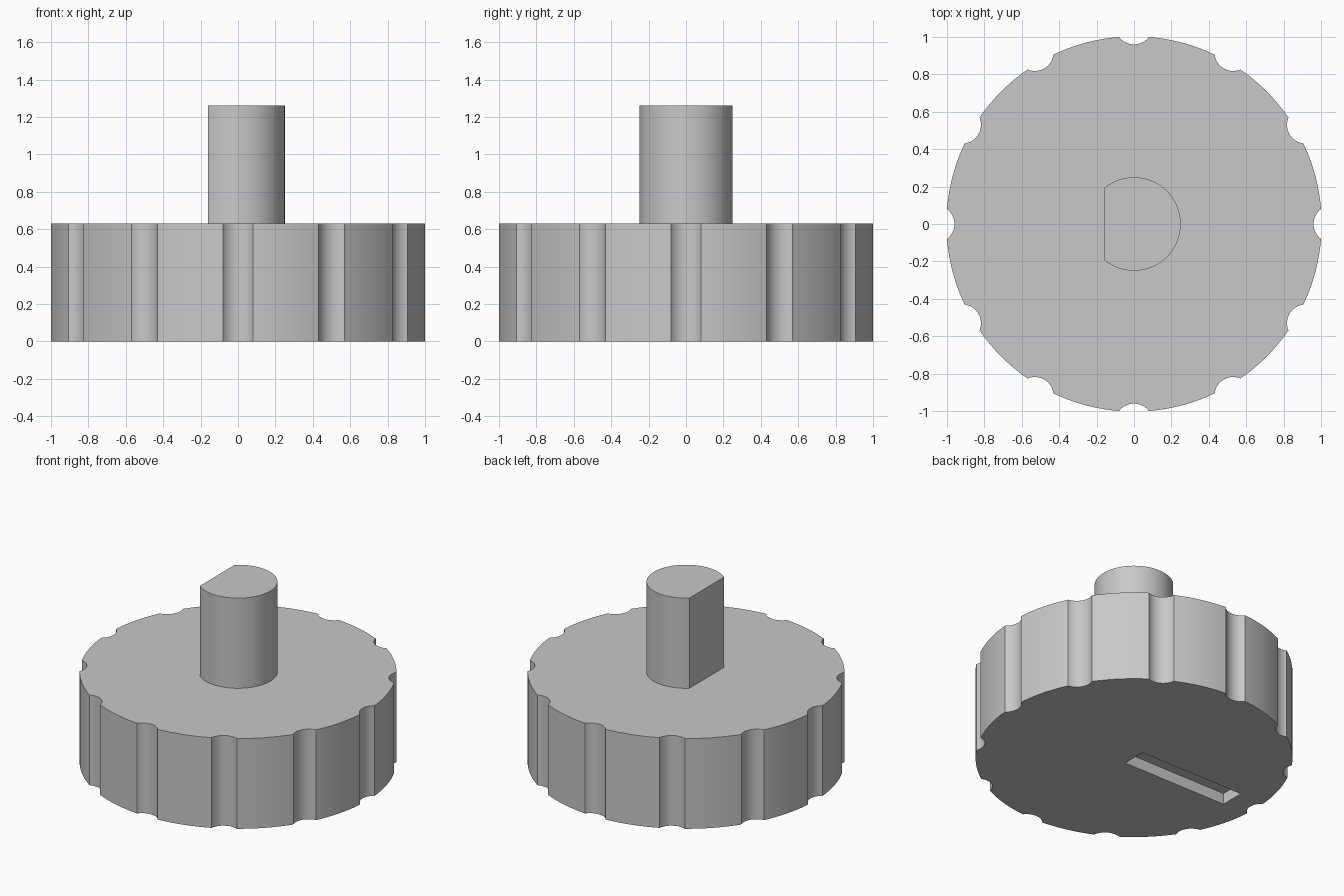
import bpy
import bmesh
from math import sin, cos, acos, pi, radians

default_cube = bpy.data.objects.get("Cube")
if default_cube:
    bpy.data.objects.remove(default_cube, do_unlink=True)

grey = bpy.data.materials.new("light grey plastic")
grey.use_nodes = True
GREY = (0.58, 0.58, 0.58, 1)
grey.diffuse_color = GREY
grey.node_tree.nodes["Principled BSDF"].inputs["Base Color"].default_value = GREY


def arc(cx, cy, radius, start, end, steps):
    """Points along an arc, both ends included."""
    angles = [start + (end - start) * i / steps for i in range(steps + 1)]
    return [(cx + radius * cos(a), cy + radius * sin(a)) for a in angles]


def extrude_profile(name, profile, bottom, top):
    """Solid prism from a counter-clockwise outline."""
    bm = bmesh.new()
    face = bm.faces.new([bm.verts.new((x, y, bottom)) for x, y in profile])
    result = bmesh.ops.extrude_face_region(bm, geom=[face], use_keep_orig=True)
    raised = [v for v in result["geom"] if isinstance(v, bmesh.types.BMVert)]
    bmesh.ops.translate(bm, verts=raised, vec=(0, 0, top - bottom))
    bmesh.ops.recalc_face_normals(bm, faces=bm.faces)
    mesh = bpy.data.meshes.new(name)
    bm.to_mesh(mesh)
    bm.free()
    obj = bpy.data.objects.new(name, mesh)
    bpy.context.collection.objects.link(obj)
    mesh.materials.append(grey)
    return obj


def activate(obj):
    bpy.ops.object.select_all(action="DESELECT")
    obj.select_set(True)
    bpy.context.view_layer.objects.active = obj


# Knob outline: a disc with twelve round finger grooves
R, GROOVE, COUNT = 1.003, 0.1, 12
reach = 1.06          # distance of groove centres from the axis
KNOB_TOP, SHAFT_TOP = 0.63, 1.26
half = acos((R**2 + reach**2 - GROOVE**2) / (2 * R * reach))
swing = acos((GROOVE**2 + reach**2 - R**2) / (2 * GROOVE * reach))
step = 2 * pi / COUNT
outline = []
for i in range(COUNT):
    a = i * step
    outline += arc(reach * cos(a), reach * sin(a), GROOVE,
                   a + pi + swing, a + pi - swing, 12)[:-1]
    outline += arc(0, 0, R, a + half, a + step - half, 8)[:-1]
knob = extrude_profile("knob_body", outline, 0, KNOB_TOP)

# Pointer slot recessed into the underside
SLOT_LENGTH, SLOT_HALF, SLOT_DEPTH = 0.81, 0.085, 0.077
slot = extrude_profile("slot_cutter",
                       [(-SLOT_LENGTH, -SLOT_HALF), (0, -SLOT_HALF),
                        (0, SLOT_HALF), (-SLOT_LENGTH, SLOT_HALF)],
                       -0.1, SLOT_DEPTH)
slot.hide_render = True
cut = knob.modifiers.new("pointer slot", "BOOLEAN")
cut.operation = "DIFFERENCE"
cut.solver = "EXACT"
cut.object = slot
activate(knob)
bpy.ops.object.modifier_apply(modifier=cut.name)
bpy.data.objects.remove(slot, do_unlink=True)

# D-shaped shaft with its flat towards -x
SHAFT_R, FLAT = 0.25, 0.16
flat_angle = pi - acos(FLAT / SHAFT_R)
shaft = extrude_profile("d_shaft",
                        arc(0, 0, SHAFT_R, -flat_angle, flat_angle, 48),
                        KNOB_TOP, SHAFT_TOP)

for part in (knob, shaft):
    activate(part)
    bpy.ops.object.shade_smooth_by_angle(angle=radians(30))
